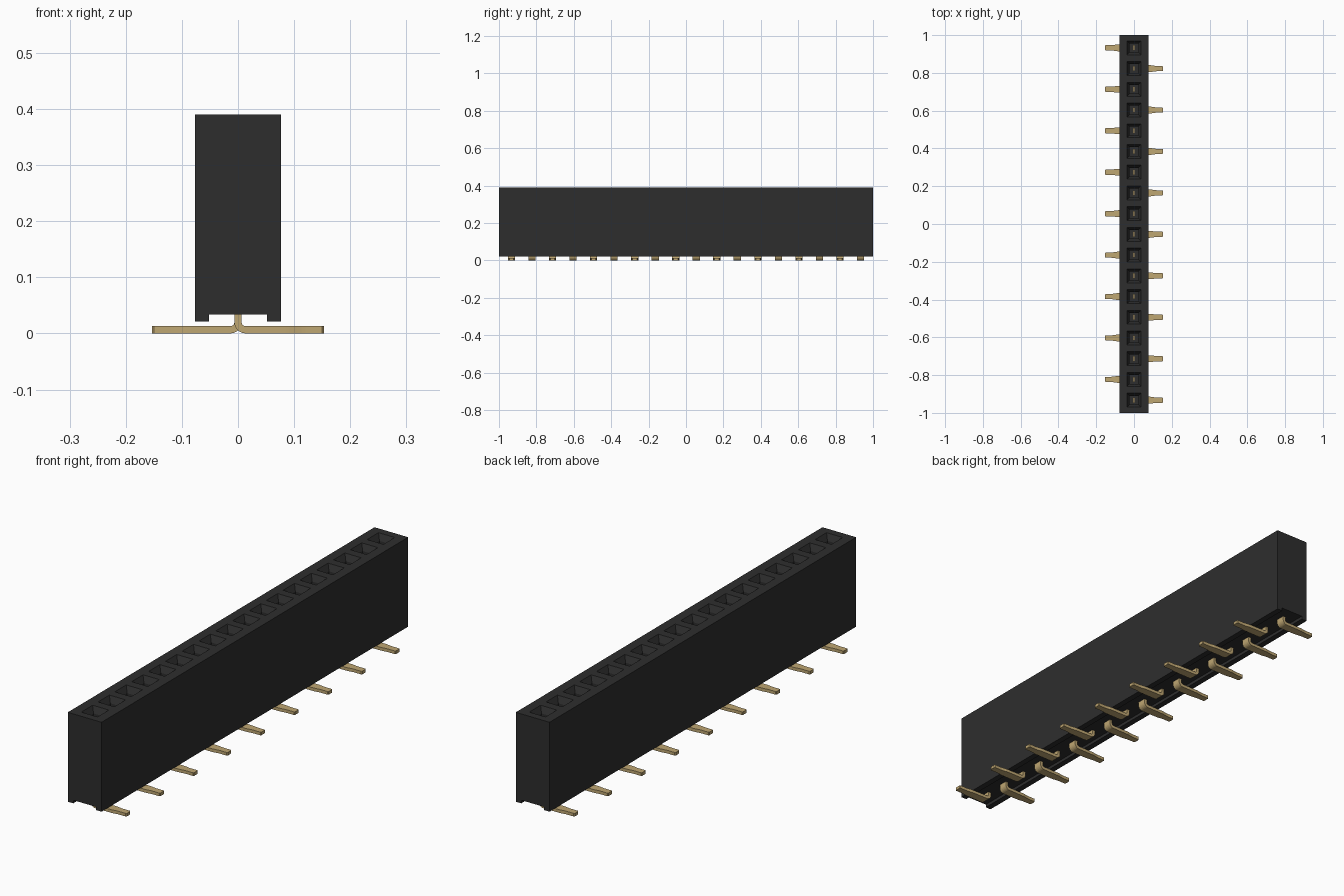
import bpy, bmesh, math

if "Cube" in bpy.data.objects:
    bpy.data.objects.remove(bpy.data.objects["Cube"], do_unlink=True)

COUNT, PITCH = 18, 0.1097
HALF_W, TOP = 0.077, 0.39
PIN_Y = [PITCH * ((COUNT - 1) / 2 - i) for i in range(COUNT)]


def material(name, rgb):
    m = bpy.data.materials.new(name)
    m.use_nodes = True
    m.diffuse_color = (*rgb, 1)
    bsdf = m.node_tree.nodes["Principled BSDF"]
    bsdf.inputs["Base Color"].default_value = (*rgb, 1)
    bsdf.inputs["Roughness"].default_value = 0.6
    return m


def finish(bm, name, mat):
    bmesh.ops.remove_doubles(bm, verts=bm.verts, dist=1e-5)
    bmesh.ops.recalc_face_normals(bm, faces=bm.faces)
    mesh = bpy.data.meshes.new(name)
    bm.to_mesh(mesh)
    bm.free()
    mesh.materials.append(mat)
    obj = bpy.data.objects.new(name, mesh)
    bpy.context.collection.objects.link(obj)
    return obj


def bridge(bm, a, b):
    """Join two closed rings of equal length with quads."""
    for i in range(len(a)):
        j = (i + 1) % len(a)
        bm.faces.new((a[i], a[j], b[j], b[i]))


def rect(bm, hx, y0, y1, z):
    return [bm.verts.new((x, y, z)) for x, y in
            ((-hx, y0), (hx, y0), (hx, y1), (-hx, y1))]


plastic = material("black plastic", (0.027, 0.027, 0.027))
gold = material("dull gold", (0.52, 0.385, 0.17))

# Housing: channelled section swept along y, split at each socket cell
section = [(HALF_W, TOP), (HALF_W, 0.021), (0.052, 0.021), (0.052, 0.034),
           (-0.052, 0.034), (-0.052, 0.021), (-HALF_W, 0.021), (-HALF_W, TOP)]
cuts = [1.0] + [(a + b) / 2 for a, b in zip(PIN_Y, PIN_Y[1:])] + [-1.0]
bm = bmesh.new()
rings = [[bm.verts.new((x, y, z)) for x, z in section] for y in cuts]
for a, b in zip(rings, rings[1:]):
    for i in range(len(section) - 1):
        bm.faces.new((a[i], a[i + 1], b[i + 1], b[i]))
bm.faces.new(rings[0])
bm.faces.new(rings[-1])

# Sockets: square mouth, tapered lead-in, deep square hole
for i, y in enumerate(PIN_Y):
    loops = [rect(bm, HALF_W, cuts[i + 1], cuts[i], TOP)]
    for r, z in ((0.037, TOP), (0.023, TOP - 0.025), (0.023, 0.12)):
        loops.append(rect(bm, r, y - r, y + r, z))
    for a, b in zip(loops, loops[1:]):
        bridge(bm, a, b)
    bm.faces.new(loops[-1])
finish(bm, "housing", plastic)

# Pin stations: x, z, normal x, normal z, half width
T = 0.0065
stations = [(0, 0.20, 1, 0, 0.014), (0, 0.09, 1, 0, 0.014),
            (0, 0.08, 1, 0, 0.019)]
R = 0.0135
for k in range(7):
    a = math.radians(15 * k)
    stations.append((R - R * math.cos(a), T + R - R * math.sin(a),
                     math.cos(a), math.sin(a), 0.019))
for k in range(6):
    t = k / 5
    ease = t * t * (3 - 2 * t)
    stations.append((0.085 + 0.035 * t, T, 0, 1, 0.018 - 0.004 * ease))
stations += [(0.150, T, 0, 1, 0.014), (0.153, T, 0, 1, 0.011)]


def pin(y, side, name):
    bm = bmesh.new()
    loops = []
    for x, z, nx, nz, w in stations:
        loops.append([bm.verts.new((side * (x + s * T * nx), y + d * w, z + s * T * nz))
                      for s, d in ((-1, -1), (1, -1), (1, 1), (-1, 1))])
    for a, b in zip(loops, loops[1:]):
        bridge(bm, a, b)
    bm.faces.new(loops[0])
    bm.faces.new(loops[-1])
    return finish(bm, name, gold)


# Contact pins bend alternately to each side
for i, y in enumerate(PIN_Y):
    pin(y, -1 if i % 2 == 0 else 1, f"contact_pin_{i + 1}")
